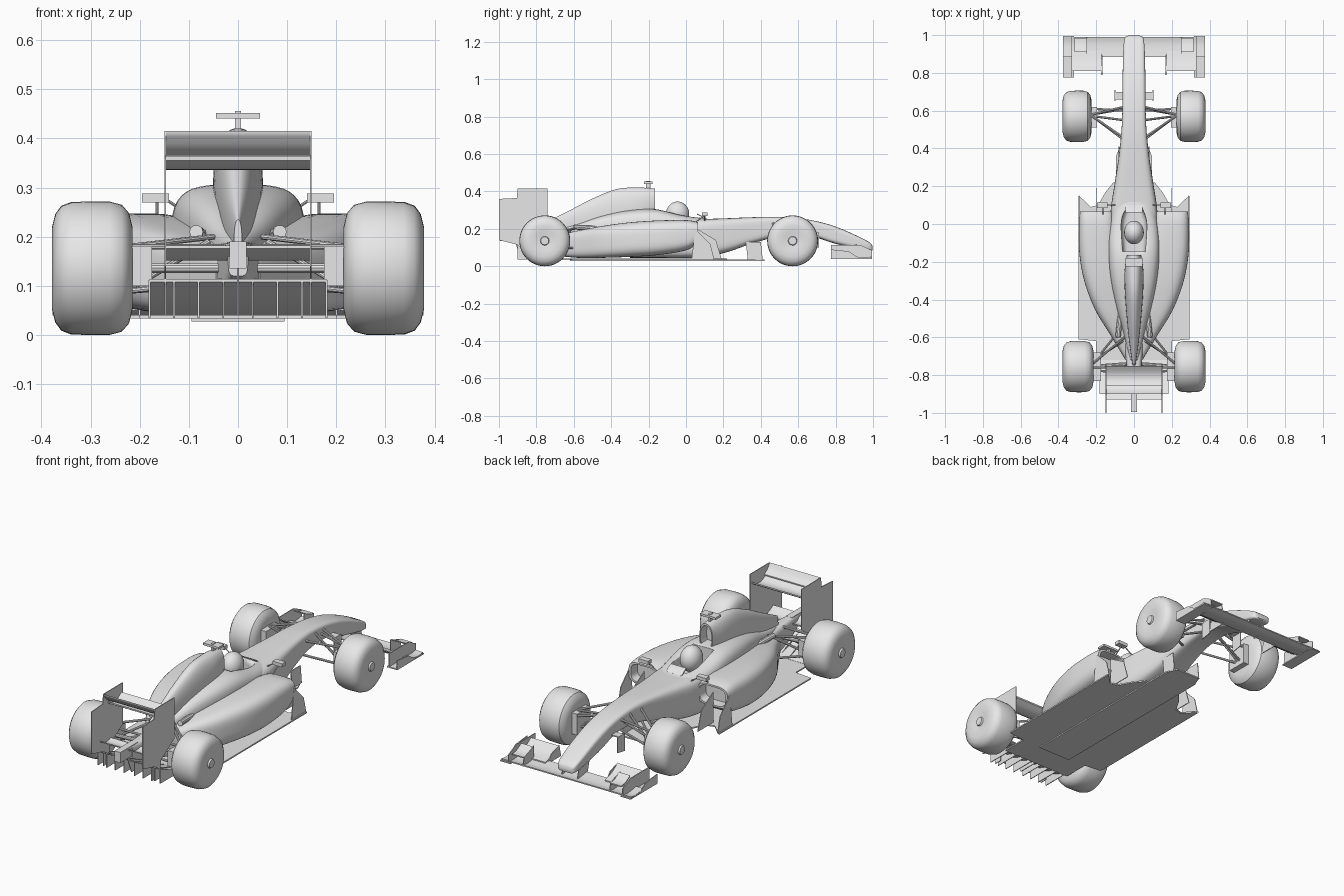
import bpy, bmesh, math
from mathutils import Vector

cube = bpy.data.objects.get("Cube")
if cube:
    bpy.data.objects.remove(cube)

grey = bpy.data.materials.new("plain_grey")
grey.use_nodes = True
grey.diffuse_color = (0.8, 0.8, 0.8, 1)
grey.node_tree.nodes["Principled BSDF"].inputs["Base Color"].default_value = grey.diffuse_color


def finish(name, bm, mirror=False):
    """Turn a bmesh into a shaded object, optionally mirrored across the car."""
    bmesh.ops.recalc_face_normals(bm, faces=bm.faces)
    mesh = bpy.data.meshes.new(name)
    bm.to_mesh(mesh)
    bm.free()
    mesh.materials.append(grey)
    mesh.polygons.foreach_set("use_smooth", [True] * len(mesh.polygons))
    mesh.set_sharp_from_angle(angle=math.radians(35))
    ob = bpy.data.objects.new(name, mesh)
    bpy.context.collection.objects.link(ob)
    if mirror:
        ob.modifiers.new("mirror", 'MIRROR')
    return ob


def skin(bm, rings, closed=True):
    """Bridge rings of points and cap both ends."""
    loops = [[bm.verts.new(p) for p in ring] for ring in rings]
    n = len(loops[0])
    for a, b in zip(loops, loops[1:]):
        for i in range(n):
            j = (i + 1) % n
            bm.faces.new((a[i], a[j], b[j], b[i]))
    bm.faces.new(loops[0][::-1])
    bm.faces.new(loops[-1])


def smooth_keys(keys, steps=5):
    """Catmull-Rom interpolation through the key sections."""
    vs = [Vector(k) for k in keys]
    out = []
    for i in range(len(vs) - 1):
        p0, p1, p2, p3 = vs[max(i - 1, 0)], vs[i], vs[i + 1], vs[min(i + 2, len(vs) - 1)]
        for s in range(steps):
            t = s / steps
            out.append(p1 + (p2 - p0) * t / 2 + (p0 * 2 - p1 * 5 + p2 * 4 - p3) * t * t / 2
                       + (p1 * 3 - p0 - p2 * 3 + p3) * t ** 3 / 2)
    return out + [vs[-1]]


def loft(name, keys, power=4, inlet=False, mirror=False):
    """Body through rounded-box sections given as (y, x_min, x_max, z_min, z_max)."""
    def section(k, scale=1, push=0):
        y, xa, xb, za, zb = k
        pts = []
        for i in range(40):
            a = math.tau * (i + 0.5) / 40
            c, s = math.cos(a), math.sin(a)
            u = math.copysign(abs(c) ** (2 / power), c) * scale
            v = math.copysign(abs(s) ** (2 / power), s) * scale
            pts.append(((xa + xb + u * (xb - xa)) / 2, y - push, (za + zb + v * (zb - za)) / 2))
        return pts
    rings = [section(k) for k in smooth_keys(keys)]
    if inlet:
        rings = [section(keys[0], 0.82, 0.05), section(keys[0], 0.85)] + rings
    bm = bmesh.new()
    skin(bm, rings)
    return finish(name, bm, mirror)


def centred(keys):
    return [(y, -w, w, a, b) for y, w, a, b in keys]


def slab(name, outline, x0, x1, mirror=False):
    """Side outline of (y, z) points spanning from x0 to x1."""
    bm = bmesh.new()
    skin(bm, [[(x, y, z) for y, z in outline] for x in (x0, x1)])
    return finish(name, bm, mirror)


def plate(name, outline, x, mirror=True):
    return slab(name, outline, x - 0.002, x + 0.002, mirror)


def wing(name, path, x0, x1, mirror=False, thick=0.006):
    """Thin curved blade along a smoothed (y, z) path."""
    pts = [tuple(p) for p in smooth_keys([(y, z) for y, z in path], 4)]
    return slab(name, pts + [(y, z + thick) for y, z in pts[::-1]], x0, x1, mirror)


def box(name, x0, x1, y0, y1, z0, z1, mirror=False):
    return slab(name, [(y0, z0), (y1, z0), (y1, z1), (y0, z1)], x0, x1, mirror)


def sheet(name, half, z0, z1):
    """Flat plan shape given by its +x half outline."""
    pts = half + [(-x, y) for x, y in half[::-1]]
    bm = bmesh.new()
    skin(bm, [[(x, y, z) for x, y in pts] for z in (z0, z1)])
    return finish(name, bm)


def rods(name, pairs, r=0.006):
    """Mirrored set of straight tubes."""
    bm = bmesh.new()
    for a, b in pairs:
        a, b = Vector(a), Vector(b)
        q = (b - a).to_track_quat('Z', 'Y')
        ring = [q @ Vector((r * math.cos(t * math.pi / 5), r * math.sin(t * math.pi / 5), 0)) for t in range(10)]
        skin(bm, [[a + p for p in ring], [b + p for p in ring]])
    return finish(name, bm, True)


def wheel(name, x_in, y):
    """Lathed tyre and hub around the axle."""
    w = 0.378 - x_in
    profile = [(0, .02), (0, .085), (.04, .112), (.13, .129), (.28, .1355), (.5, .136), (.75, .1345),
               (.88, .127), (.96, .11), (1, .085), (.97, .05), (.95, .024), (1, .021), (1, .005)]
    bm = bmesh.new()
    skin(bm, [[(x_in + u * w, y + r * math.cos(t * math.tau / 48), .136 + r * math.sin(t * math.tau / 48))
               for t in range(48)] for u, r in profile])
    return finish(name, bm, True)


# Main body
chassis = loft("nose_and_chassis", centred([
    (.998, .03, .088, .105), (.97, .053, .085, .135), (.8, .06, .12, .212), (.65, .061, .165, .25),
    (.5, .066, .16, .264), (.35, .082, .12, .262), (.2, .105, .07, .256), (.05, .125, .045, .252),
    (-.15, .12, .045, .25), (-.3, .1, .045, .24)]), 5)
surround = loft("cockpit_surround", centred([
    (.14, .1, .1, .25), (-.02, .13, .1, .275), (-.16, .135, .1, .305), (-.3, .122, .1, .3),
    (-.45, .09, .1, .27), (-.6, .05, .1, .22), (-.74, .02, .1, .19)]), 3.5)
loft("engine_cover", centred([
    (-.165, .038, .27, .415), (-.25, .05, .2, .421), (-.37, .048, .15, .413), (-.5, .038, .15, .362),
    (-.62, .026, .15, .3), (-.75, .008, .15, .235)]), 2.3, inlet=True)
loft("sidepod", [
    (.065, .11, .286, .125, .236), (0, .1, .292, .085, .247), (-.15, .08, .29, .06, .245),
    (-.3, .05, .264, .05, .235), (-.45, .03, .208, .045, .215), (-.58, .0, .13, .045, .19),
    (-.72, .0, .045, .06, .16)], 3.5, True, True)
loft("gearbox", centred([(-.55, .06, .05, .19), (-.75, .04, .06, .19), (-.9, .02, .12, .19)]), 4)
box("rear_crash_structure", -.017, .017, -.995, -.85, .135, .19)
plate("rear_pylon", [(-.72, .04), (-.88, .04), (-.92, .14), (-.72, .14)], 0, False)

# Cockpit opening and driver
cutter = loft("cockpit_cutter", centred([(.07, .05, .2, .4), (0, .068, .2, .4), (-.145, .06, .2, .4)]), 5)
cutter.hide_render = True
cutter.hide_set(True)
for ob in (chassis, surround):
    cut = ob.modifiers.new("cockpit", 'BOOLEAN')
    cut.object = cutter
    cut.operation = 'DIFFERENCE'
bm = bmesh.new()
bmesh.ops.create_uvsphere(bm, u_segments=32, v_segments=20, radius=1)
for v in bm.verts:
    v.co = (v.co.x * .052, v.co.y * .062 - .045, v.co.z * .066 + .28)
finish("helmet", bm)
wing("windscreen", [(.1, .25), (.08, .266), (.06, .275)], -.045, .045)

# Camera, mirrors, exhausts
box("camera_pod", -.045, .045, -.225, -.18, .441, .452)
box("camera_post", -.006, .006, -.215, -.19, .41, .456)
box("mirror", .14, .195, .085, .115, .27, .288, True)
rods("mirror_stalk", [((.165, .1, .272), (.165, .05, .235)), ((.145, .1, .275), (.1, .1, .245))], .003)
rods("exhaust", [((.07, -.45, .2), (.085, -.6, .21))], .014)

# Floor and diffuser
sheet("floor", [(0, .22), (.11, .22), (.15, .17), (.19, .1), (.23, .09), (.27, .13), (.295, .15),
                (.295, -.61), (.2, -.62), (.2, -.76), (0, -.76)], .034, .041)
sheet("plank", [(0, .42), (.07, .42), (.095, .36), (.095, -.62), (0, -.62)], .028, .035)
wing("diffuser_ramp", [(-.72, .036), (-.82, .065), (-.9, .108)], -.18, .18)
for x in (.03, .08, .13, .18):
    plate("diffuser_fin", [(-.7, .035), (-.9, .035), (-.9, .112), (-.8, .07)], x)
plate("turning_vane", [(.33, .035), (.41, .035), (.4, .13), (.32, .13)], .08)
plate("nose_vane", [(.65, .09), (.71, .1), (.71, .18), (.65, .18)], .1)
box("vane_bracket", .05, .102, .66, .7, .176, .182, True)
plate("bargeboard", [(.06, .04), (.19, .04), (.16, .14), (.06, .2)], .2)
plate("pod_edge_vane", [(.03, .04), (.15, .04), (.13, .12), (.05, .2)], .287)

# Rear wing
wing("rear_main_plane", [(-.752, .362), (-.79, .34), (-.83, .337), (-.865, .355)], -.148, .148, thick=.008)
wing("rear_flap", [(-.855, .365), (-.88, .382), (-.9, .409)], -.148, .148)
wing("beam_wing", [(-.84, .16), (-.88, .152), (-.93, .176)], -.147, .147)
plate("rear_endplate", [(-.74, .415), (-.9, .415), (-.905, .365), (-1, .36), (-1, .14), (-.9, .115),
                        (-.9, .04), (-.86, .04), (-.85, .13), (-.74, .2)], .148)

# Front wing
wing("front_main_plane", [(.99, .046), (.95, .041), (.885, .05)], -.375, .375)
wing("front_flap", [(.915, .052), (.86, .068), (.81, .1)], .172, .33, True)
wing("front_cascade", [(.985, .085), (.95, .09), (.91, .112)], .25, .315, True)
plate("cascade_fin", [(.99, .045), (.9, .045), (.9, .118), (.98, .09)], .25)
plate("flap_fin", [(.9, .045), (.79, .045), (.805, .106), (.87, .085)], .17)
plate("front_endplate", [(.995, .04), (.775, .04), (.775, .115), (.93, .115), (.995, .085)], .33)
plate("outer_endplate", [(.93, .04), (.775, .04), (.775, .09), (.87, .08)], .375)
box("front_footplate", .318, .377, .775, .995, .04, .046, True)
plate("wing_pylon", [(.96, .045), (.88, .045), (.86, .12), (.95, .1)], .045)

# Wheels, brakes and suspension
wheel("front_wheel", .225, .57)
wheel("rear_wheel", .215, -.755)
box("front_brake_duct", .195, .23, .51, .62, .08, .19, True)
box("rear_brake_duct", .175, .22, -.83, -.68, .1, .18, True)
rods("front_suspension", [
    ((.22, .58, .19), (.055, .62, .23)), ((.22, .57, .19), (.06, .46, .23)),
    ((.22, .58, .1), (.05, .61, .17)), ((.22, .57, .1), (.06, .45, .16)),
    ((.21, .57, .1), (.055, .55, .24)), ((.22, .61, .17), (.055, .6, .215))])
rods("rear_suspension", [
    ((.22, -.74, .18), (.05, -.6, .2)), ((.22, -.76, .18), (.03, -.76, .18)),
    ((.22, -.74, .09), (.09, -.58, .1)), ((.22, -.77, .09), (.03, -.8, .11)),
    ((.21, -.72, .1), (.06, -.62, .19))])
rods("driveshaft", [((.22, -.755, .136), (.02, -.74, .136))], .01)
